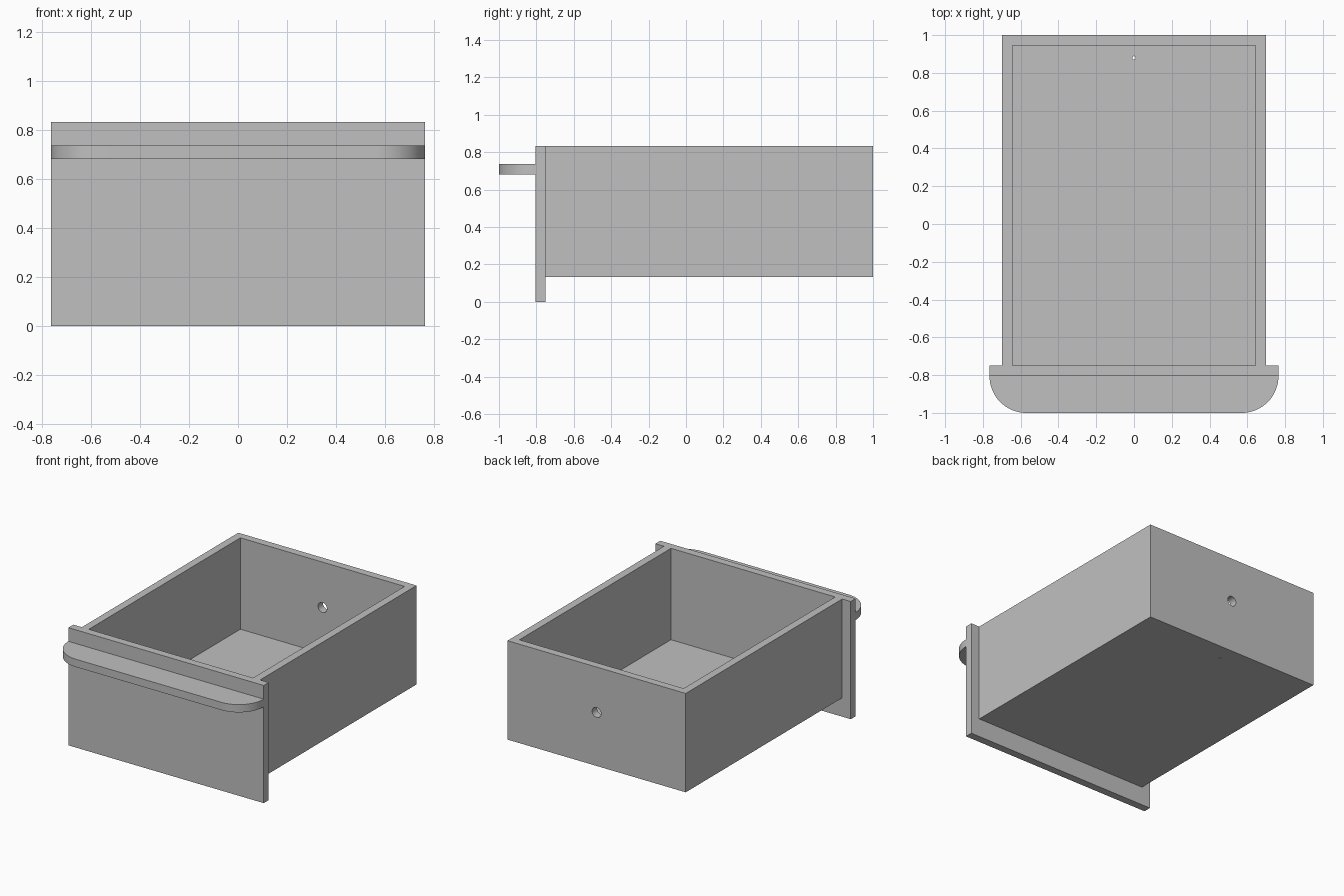
import bpy, bmesh, math
from mathutils import Matrix

cube = bpy.data.objects.get("Cube")
if cube:
    bpy.data.objects.remove(cube, do_unlink=True)

grey = bpy.data.materials.new("light_grey")
grey.use_nodes = True
colour = (0.527, 0.527, 0.527, 1)
grey.diffuse_color = colour
grey.node_tree.nodes["Principled BSDF"].inputs["Base Color"].default_value = colour


def finish(name, bm):
    mesh = bpy.data.meshes.new(name)
    bmesh.ops.recalc_face_normals(bm, faces=bm.faces)
    bm.to_mesh(mesh)
    bm.free()
    mesh.materials.append(grey)
    obj = bpy.data.objects.new(name, mesh)
    bpy.context.collection.objects.link(obj)
    return obj


def box(name, x, y, z):
    """Box from low and high limits on each axis."""
    bm = bmesh.new()
    bmesh.ops.create_cube(bm, size=1)
    for v in bm.verts:
        v.co = [lim[c > 0] for lim, c in zip((x, y, z), v.co)]
    return finish(name, bm)


def cylinder(name, radius, depth, centre, tilt=0):
    bm = bmesh.new()
    place = Matrix.Translation(centre) @ Matrix.Rotation(tilt, 4, "X")
    bmesh.ops.create_cone(bm, cap_ends=True, segments=32, radius1=radius,
                          radius2=radius, depth=depth, matrix=place)
    return finish(name, bm)


def activate(obj):
    bpy.ops.object.select_all(action="DESELECT")
    obj.select_set(True)
    bpy.context.view_layer.objects.active = obj


def cut(obj, cutter):
    activate(obj)
    mod = obj.modifiers.new("cut", "BOOLEAN")
    mod.operation, mod.solver, mod.object = "DIFFERENCE", "EXACT", cutter
    bpy.ops.object.modifier_apply(modifier=mod.name)
    bpy.data.objects.remove(cutter, do_unlink=True)


def smooth(obj):
    activate(obj)
    bpy.ops.object.shade_smooth_by_angle(angle=math.radians(30))


top, half, wall = 0.833, 0.765, 0.055
panel_front, panel_back = -0.805, -0.75

# Tray: open top, front closed by the panel
tray = box("drawer_tray", (-0.698, 0.698), (panel_back, 1), (0.133, top))
cut(tray, box("cavity", (-0.643, 0.643), (-0.9, 1 - wall), (0.186, 1)))

# Round hole in the back wall and a pinhole in the floor
cut(tray, cylinder("back_hole", 0.035, 0.3, (0, 1, 0.512), math.pi / 2))
cut(tray, cylinder("floor_hole", 0.009, 0.3, (0, 0.88, 0.15)))
smooth(tray)

# Front panel, wider and lower than the tray
box("front_panel", (-half, half), (panel_front, panel_back), (0, top))

# Shelf handle with two rounded front corners
radius = 1 + panel_front
arc = [math.radians(a) for a in range(0, 91, 5)]
right = [(-half + radius - radius * math.cos(a), panel_front - radius * math.sin(a))
         for a in arc]
outline = right + [(-x, y) for x, y in reversed(right)]
bm = bmesh.new()
face = bm.faces.new([bm.verts.new((x, y, 0.681)) for x, y in outline])
side = bmesh.ops.extrude_face_region(bm, geom=[face])
bmesh.ops.translate(bm, vec=(0, 0, wall),
                    verts=[g for g in side["geom"] if isinstance(g, bmesh.types.BMVert)])
smooth(finish("handle", bm))
